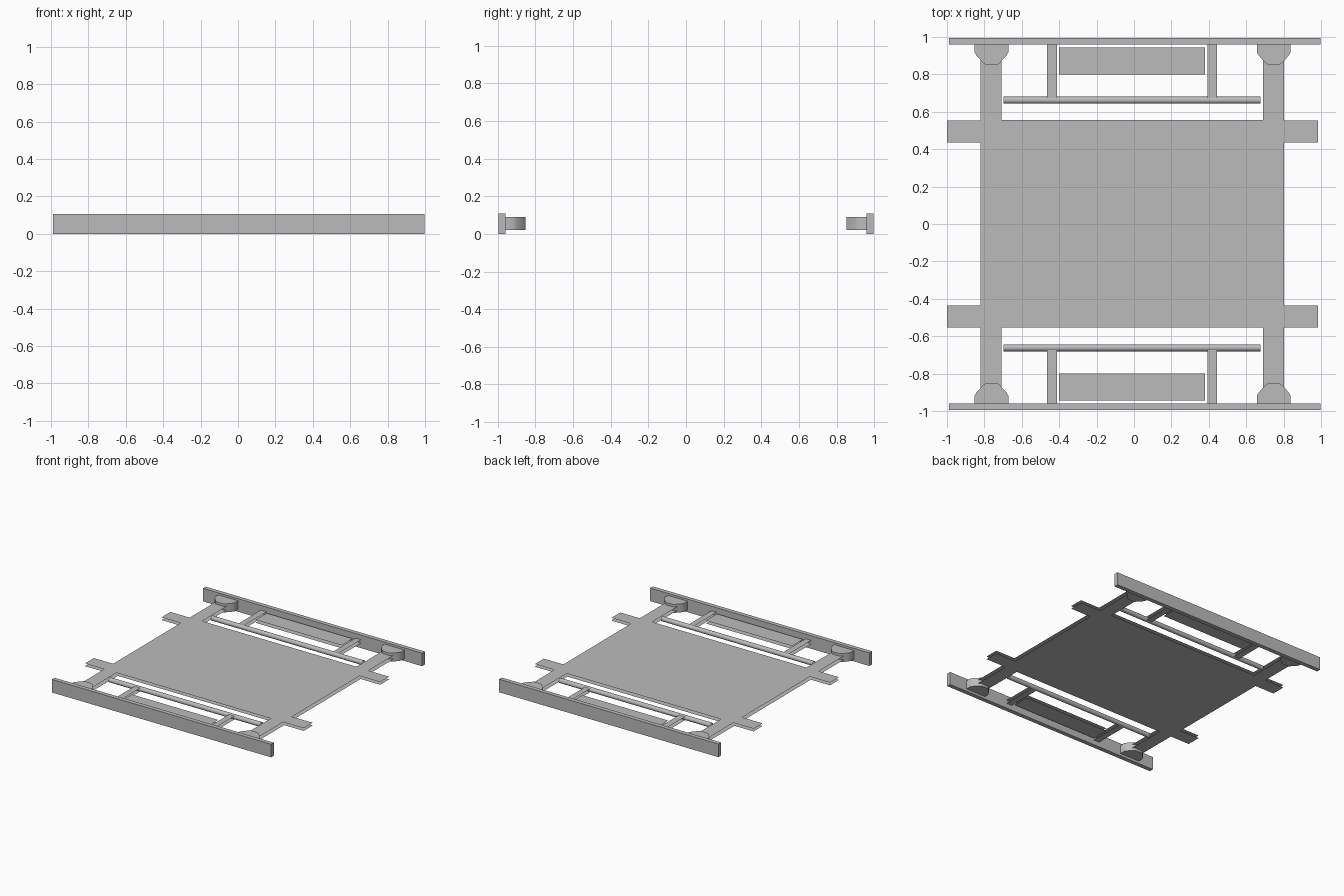
import bpy, bmesh, math

old = bpy.data.objects.get("Cube")
if old:
    bpy.data.objects.remove(old, do_unlink=True)

GREY = (0.5, 0.5, 0.5, 1.0)
metal = bpy.data.materials.new("plain grey")
metal.use_nodes = True
metal.diffuse_color = GREY
metal.node_tree.nodes["Principled BSDF"].inputs["Base Color"].default_value = GREY

MID = 0.055  # height of the middle layer


def finish(name, bm, smooth=False):
    mesh = bpy.data.meshes.new(name)
    bm.to_mesh(mesh)
    bm.free()
    mesh.materials.append(metal)
    obj = bpy.data.objects.new(name, mesh)
    bpy.context.collection.objects.link(obj)
    if smooth:
        bpy.ops.object.select_all(action='DESELECT')
        obj.select_set(True)
        bpy.context.view_layer.objects.active = obj
        bpy.ops.object.shade_smooth_by_angle(angle=math.radians(60))
    return obj


def prism(name, outline, z0, z1, smooth=False):
    """Closed upright block over an outline."""
    bm = bmesh.new()
    base = bm.faces.new([bm.verts.new((x, y, z0)) for x, y in outline])
    top = bmesh.ops.extrude_face_region(bm, geom=[base])["geom"]
    bmesh.ops.translate(bm, vec=(0, 0, z1 - z0),
                        verts=[v for v in top if isinstance(v, bmesh.types.BMVert)])
    bmesh.ops.recalc_face_normals(bm, faces=bm.faces)
    return finish(name, bm, smooth)


def rect(x0, x1, y0, y1):
    return [(x0, y0), (x1, y0), (x1, y1), (x0, y1)]


def sheets(name, x0, x1, y0, y1, gap):
    """Top and bottom sheets with open edges."""
    bm = bmesh.new()
    for side in (1, -1):
        corners = rect(x0, x1, y0, y1)[::side]
        bm.faces.new([bm.verts.new((x, y, MID + side * gap)) for x, y in corners])
    return finish(name, bm)


# Central panel
sheets("centre_panel", -0.76, 0.745, -0.55, 0.555, 0.012)

# Long side beams
for label, x in (("right", -0.765), ("left", 0.745)):
    sheets(label + "_beam", x - 0.056, x + 0.056, -0.96, 0.965, 0.015)

for label, s in (("front", -1), ("back", 1)):
    def ys(a, b):
        return sorted((s * a, s * b))

    # End plate, cross strip and small tray
    prism(label + "_end_plate", rect(-0.99, 0.997, *ys(0.96, 0.995)), 0, 0.107)
    sheets(label + "_cross_strip", -1, 0.983, *ys(0.437, 0.553), 0.011)
    sheets(label + "_tray", -0.4, 0.38, *ys(0.8, 0.943), 0.012)

    # Short struts between the rod and the plate
    for side, x0, x1 in (("right", -0.465, -0.412), ("left", 0.394, 0.443)):
        sheets(f"{label}_{side}_strut", x0, x1, *ys(0.67, 0.962), 0.014)

    # Corner brackets
    for side, x in (("right", -0.762), ("left", 0.747)):
        half = [(0.09, 0.965), (0.09, 0.917), (0.078, 0.898), (0.04, 0.857), (0.03, 0.852)]
        outline = [(x + a, s * b) for a, b in half] + [(x - a, s * b) for a, b in half[::-1]]
        prism(f"{label}_{side}_bracket", outline, 0.02, 0.09, smooth=True)

    # Open round rod
    bm = bmesh.new()
    bmesh.ops.create_cone(bm, cap_ends=False, segments=24, radius1=0.019,
                          radius2=0.019, depth=1.375)
    for v in bm.verts:
        v.co = (v.co.z - 0.01, s * 0.662 + v.co.x, MID + v.co.y)
    bmesh.ops.recalc_face_normals(bm, faces=bm.faces)
    finish(label + "_rod", bm, smooth=True)
